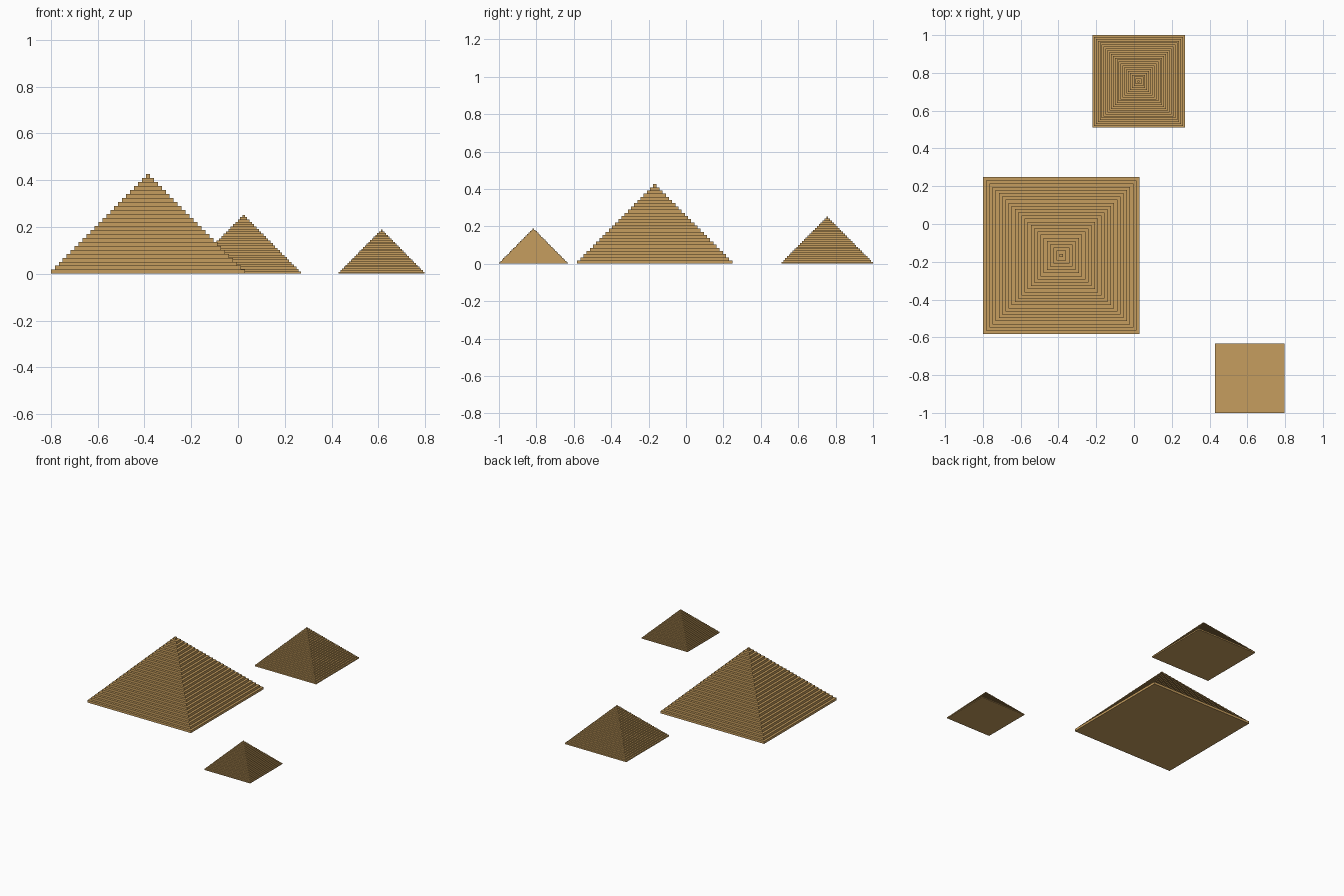
import bpy
import bmesh

cube = bpy.data.objects.get("Cube")
if cube:
    bpy.data.objects.remove(cube, do_unlink=True)

STEPS = 25

# Sandstone colour
sandstone = bpy.data.materials.new("sandstone")
sandstone.use_nodes = True
colour = (0.565, 0.34, 0.112, 1)
sandstone.diffuse_color = colour
bsdf = sandstone.node_tree.nodes["Principled BSDF"]
bsdf.inputs["Base Color"].default_value = colour
bsdf.inputs["Roughness"].default_value = 0.9


def stepped_pyramid(name, x, y, half, height):
    """Square stepped pyramid made as one closed shell of risers and treads."""
    bm = bmesh.new()

    def square(r, z):
        corners = ((-r, -r), (r, -r), (r, r), (-r, r))
        return [bm.verts.new((cx, cy, z)) for cx, cy in corners]

    rise = height / STEPS
    run = half / (STEPS - 0.5)
    rings = []
    for i in range(STEPS):
        r = half - i * run
        rings += [square(r, i * rise), square(r, (i + 1) * rise)]

    # Bridge neighbouring rings, then close the base and the capstone
    for low, high in zip(rings, rings[1:]):
        for k in range(4):
            n = (k + 1) % 4
            bm.faces.new((low[k], low[n], high[n], high[k]))
    bm.faces.new(rings[0][::-1])
    bm.faces.new(rings[-1])

    mesh = bpy.data.meshes.new(name)
    bm.to_mesh(mesh)
    bm.free()
    mesh.materials.append(sandstone)
    obj = bpy.data.objects.new(name, mesh)
    obj.location = (x, y, 0)
    bpy.context.collection.objects.link(obj)
    return obj


# The three pyramids, largest to smallest
stepped_pyramid("large_pyramid", -0.385, -0.167, 0.415, 0.426)
stepped_pyramid("medium_pyramid", 0.024, 0.755, 0.245, 0.252)
stepped_pyramid("small_pyramid", 0.614, -0.816, 0.184, 0.189)
